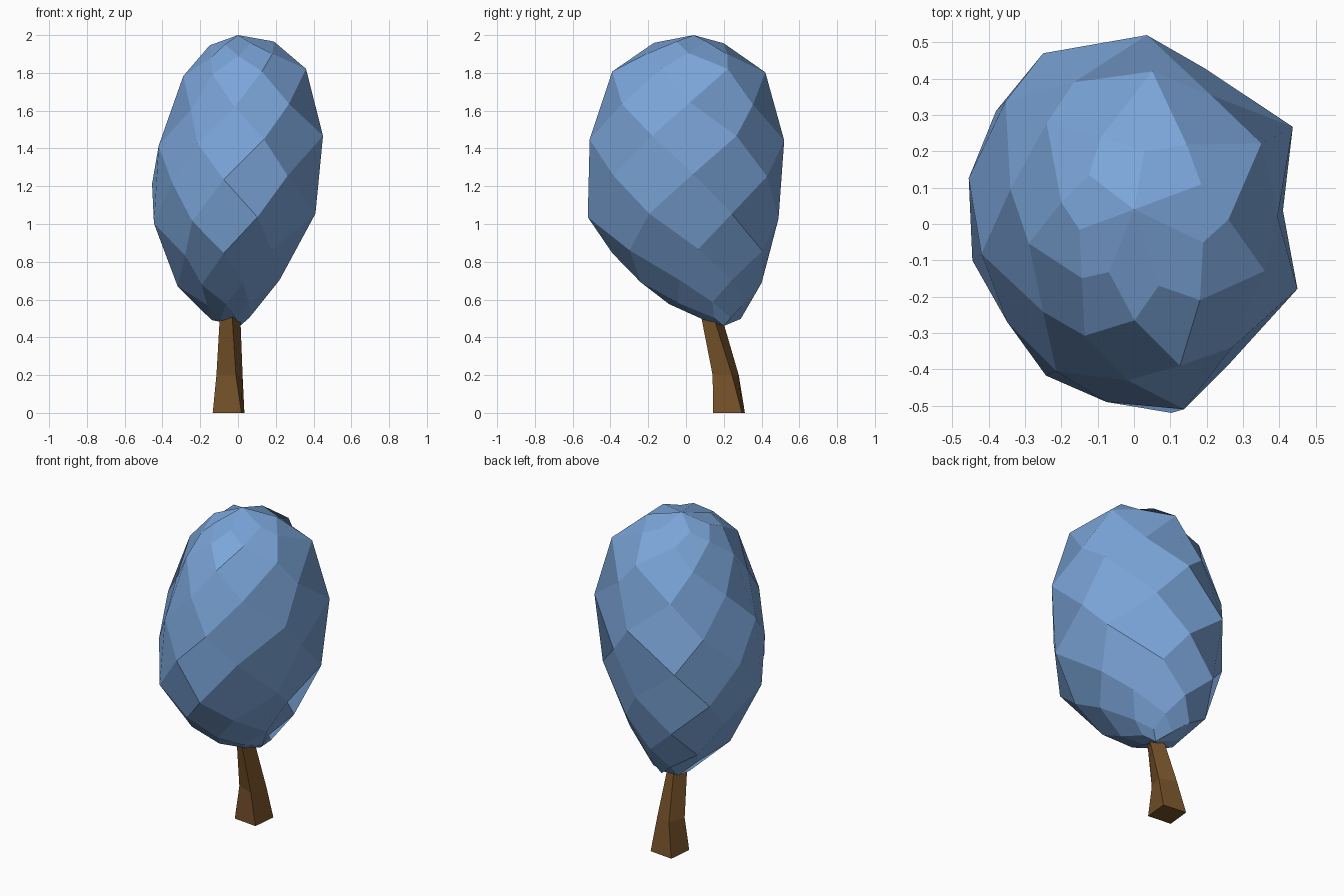
import bpy
import bmesh
from math import cos, sin, radians

cube = bpy.data.objects.get("Cube")
if cube:
    bpy.data.objects.remove(cube, do_unlink=True)


def make_material(name, colour):
    mat = bpy.data.materials.new(name)
    mat.use_nodes = True
    mat.diffuse_color = colour
    mat.node_tree.nodes["Principled BSDF"].inputs["Base Color"].default_value = colour
    return mat


def finish(name, bm, mat):
    """Turn a bmesh into a flat shaded object."""
    bmesh.ops.recalc_face_normals(bm, faces=bm.faces)
    mesh = bpy.data.meshes.new(name)
    bm.to_mesh(mesh)
    bm.free()
    mesh.materials.append(mat)
    bpy.context.collection.objects.link(bpy.data.objects.new(name, mesh))


def fit(values, low, high):
    """Stretch values so that they span low to high."""
    a, b = min(values), max(values)
    return [low + (v - a) / (b - a) * (high - low) for v in values]


def diamond_shell(bm, profile, sections, bottom, top, tilt):
    """Rings of two alternating sections, joined by diamonds between two poles."""
    sides = len(sections[0])
    rings = [[bm.verts.new(bottom)] * sides]
    for i, (z, x0, x1, y0, y1) in enumerate(profile):
        section = sections[i % 2]
        xs = fit([r * cos(radians(a)) for a, r in section], x0, x1)
        ys = fit([r * sin(radians(a)) for a, r in section], y0, y1)
        rings.append([bm.verts.new((x, y, z + tilt * x)) for x, y in zip(xs, ys)])
    rings.append([bm.verts.new(top)] * sides)
    for i in range(len(profile)):
        below, ring, above = rings[i:i + 3]
        for k in range(sides):
            after = (k + 1) % sides
            mid = after if i % 2 else k
            bm.faces.new((below[mid], ring[after], above[mid], ring[k]))


# Crown: two uneven seven-sided sections as angle and radius
crown_sections = [
    [(-77, 1.05), (-23, 0.92), (33, 0.98), (88, 1.04),
     (137, 0.99), (191, 0.87), (241, 0.93)],
    [(-52, 1.05), (3, 0.96), (60, 1.0), (115, 1.05),
     (165, 0.91), (222, 0.88), (266, 1.05)],
]

# Crown: height, then extents in x and y
crown_profile = [
    (0.50, -0.14, 0.06, 0.08, 0.29),
    (0.58, -0.20, 0.11, -0.09, 0.33),
    (0.69, -0.32, 0.22, -0.24, 0.40),
    (0.85, -0.36, 0.29, -0.39, 0.44),
    (1.03, -0.445, 0.41, -0.52, 0.49),
    (1.24, -0.455, 0.41, -0.49, 0.47),
    (1.44, -0.42, 0.45, -0.51, 0.52),
    (1.62, -0.34, 0.395, -0.43, 0.39),
    (1.80, -0.29, 0.36, -0.39, 0.42),
    (1.89, -0.20, 0.26, -0.265, 0.24),
    (1.955, -0.15, 0.19, -0.17, 0.20),
]
leaf_blue = make_material("leaf_blue", (0.20, 0.38, 0.70, 1))
crown = bmesh.new()
diamond_shell(crown, crown_profile, crown_sections,
              bottom=(0.01, 0.20, 0.46), top=(0, 0.04, 2.0), tilt=0.06)
finish("crown", crown, leaf_blue)

# Trunk: height, centre, corner radius, turn in degrees
trunk_profile = [
    (0.0, -0.05, 0.228, 0.108, 39),
    (0.2, -0.045, 0.21, 0.077, 26),
    (0.5, -0.042, 0.137, 0.056, 12),
    (0.6, -0.04, 0.11, 0.05, 8),
]
bark_brown = make_material("bark_brown", (0.18, 0.085, 0.023, 1))
trunk = bmesh.new()
trunk_rings = []
for z, x, y, r, turn in trunk_profile:
    corners = [radians(turn + 90 * k) for k in range(4)]
    trunk_rings.append([trunk.verts.new((x + r * cos(a), y + r * sin(a), z))
                        for a in corners])
for low, high in zip(trunk_rings, trunk_rings[1:]):
    for k in range(4):
        j = (k + 1) % 4
        trunk.faces.new((low[k], low[j], high[j], high[k]))
trunk.faces.new(trunk_rings[0])
trunk.faces.new(trunk_rings[-1])
finish("trunk", trunk, bark_brown)
